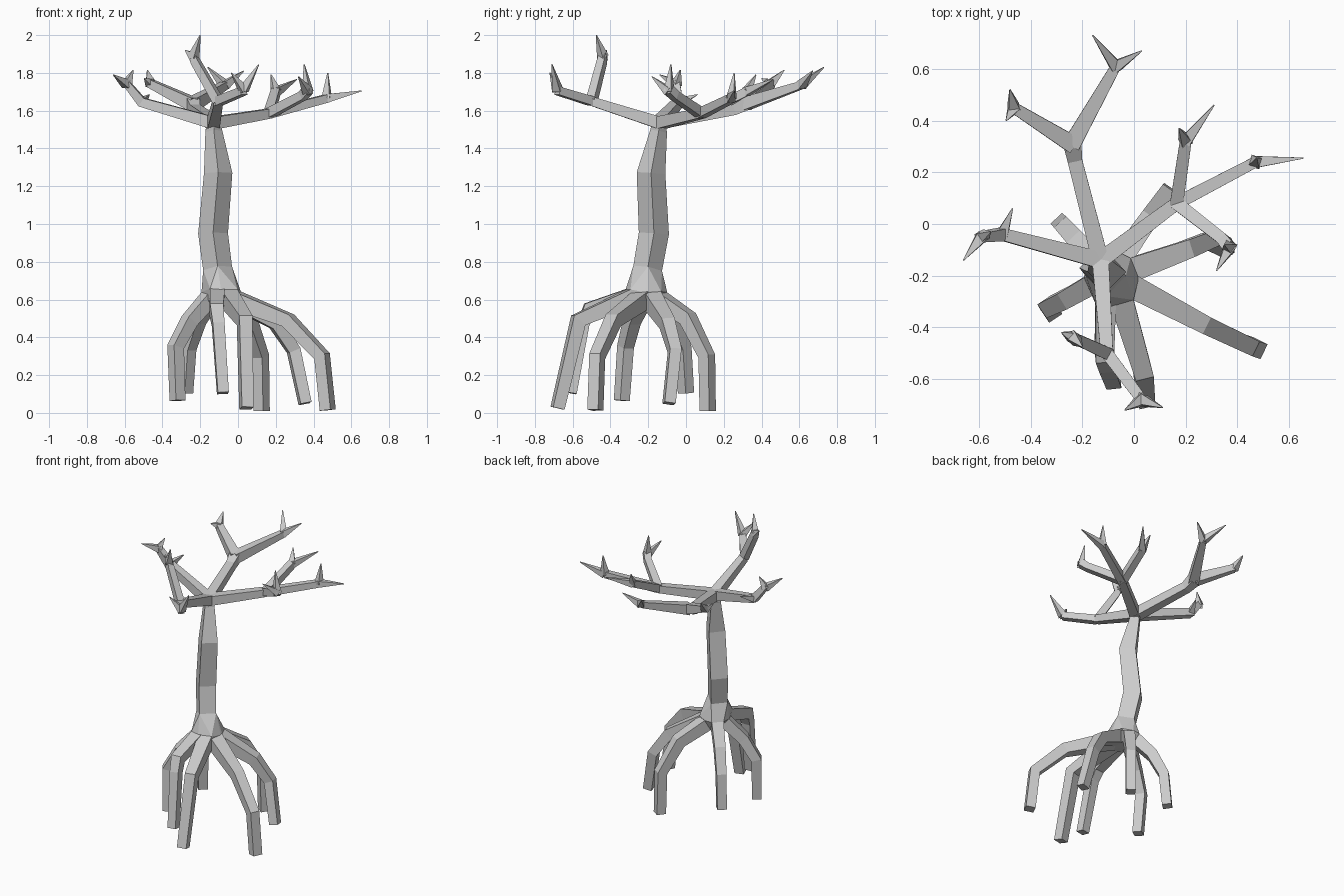
import bpy, bmesh, math
from mathutils import Vector

if "Cube" in bpy.data.objects:
    bpy.data.objects.remove(bpy.data.objects["Cube"])


def finish(bm, name):
    bmesh.ops.recalc_face_normals(bm, faces=bm.faces)
    me = bpy.data.meshes.new(name)
    bm.to_mesh(me)
    bm.free()
    ob = bpy.data.objects.new(name, me)
    bpy.context.collection.objects.link(ob)
    return ob


def rings(pts, side=None, roll=45):
    """Four-cornered rings along a path of (x, y, z, radius) points."""
    p = [Vector(q[:3]) for q in pts]
    if side is None:
        d = p[-1] - p[0]
        side = Vector((-d.y, d.x, 0)).normalized()
    out = []
    for i, c in enumerate(p):
        a = (p[i] - p[i - 1]).normalized() if i else (p[1] - p[0]).normalized()
        b = (p[i + 1] - p[i]).normalized() if i < len(p) - 1 else a
        t = (a + b).normalized()
        u = (side - t * side.dot(t)).normalized()
        v = t.cross(u) / max(t.dot(a), 0.7)
        ang = [math.radians(roll + 90 * k) for k in range(4)]
        out.append([c + (u * math.cos(w) + v * math.sin(w)) * pts[i][3] for w in ang])
    return out


def limb(bm, pts, **kw):
    rs = [[bm.verts.new(c) for c in r] for r in rings(pts, **kw)]
    for r0, r1 in zip(rs, rs[1:]):
        for k in range(4):
            bm.faces.new((r0[k], r0[(k + 1) % 4], r1[(k + 1) % 4], r1[k]))
    bm.faces.new(rs[0])
    bm.faces.new(rs[-1])


def hull(points, name):
    bm = bmesh.new()
    for c in points:
        bm.verts.new(c)
    r = bmesh.ops.convex_hull(bm, input=bm.verts)
    junk = {g for g in r["geom_interior"] + r["geom_unused"] if isinstance(g, bmesh.types.BMVert)}
    bmesh.ops.delete(bm, geom=list(junk), context="VERTS")
    return finish(bm, name)


# Trunk, with its corners on the x and y axes
X = Vector((1, 0, 0))
trunk = [(-.108, -.203, .765, .077), (-.132, -.17, .95, .079),
         (-.105, -.185, 1.27, .075), (-.128, -.145, 1.49, .045)]
bm = bmesh.new()
limb(bm, trunk, side=X, roll=0)
finish(bm, "trunk")
trunk_rings = rings(trunk, side=X, roll=0)

# Stilt roots: from the trunk flare, over the knee, down to the foot
roots = [
    [(-.15, -.225, .61, .055), (-.255, -.285, .49, .050), (-.33, -.32, .35, .045), (-.32, -.34, .065, .043)],
    [(-.14, -.15, .61, .055), (-.215, -.07, .49, .050), (-.265, -.015, .34, .045), (-.28, .0, .105, .043)],
    [(-.11, -.30, .62, .055), (-.115, -.51, .55, .050), (-.105, -.545, .47, .044), (-.08, -.61, .105, .041)],
    [(-.05, -.29, .61, .065), (.035, -.57, .49, .050), (.045, -.68, .025, .045)],
    [(-.055, -.14, .60, .060), (.05, .01, .50, .052), (.12, .11, .30, .045), (.125, .115, .01, .044)],
    [(-.02, -.18, .60, .065), (.20, -.10, .475, .050), (.295, -.06, .33, .044), (.355, -.09, .05, .042)],
    [(-.02, -.235, .60, .065), (.265, -.385, .49, .050), (.445, -.47, .30, .045), (.475, -.48, .015, .045)],
]
bm = bmesh.new()
flare = list(trunk_rings[0])
for r in roots:
    limb(bm, r)
    flare += rings(r)[0]
finish(bm, "stilt_roots")
hull(flare, "root_flare")

# Main branches from the crown
C = (-.13, -.14, 1.535, .046)
f_back = (-.24, .31, 1.635, .048)
f_right = (.165, .08, 1.585, .036)
f_front = (-.105, -.50, 1.65, .034)
branches = [
    [C, (-.23, .25, 1.605, .040), f_back],
    [f_back, (-.07, .61, 1.735, .028)],
    [f_back, (-.465, .45, 1.745, .030)],
    [C, f_right],
    [f_right, (.20, .32, 1.70, .032)],
    [f_right, (.47, .24, 1.665, .030)],
    [f_right, (.345, -.06, 1.68, .032), (.37, -.09, 1.71, .034)],
    [C, (-.51, -.04, 1.645, .034), (-.59, -.05, 1.745, .026)],
    [C, f_front],
    [f_front, (.03, -.68, 1.705, .030)],
    [f_front, (-.225, -.445, 1.86, .030), (-.235, -.44, 1.89, .026)],
]
bm = bmesh.new()
crown = list(trunk_rings[-1])
for b in branches:
    limb(bm, b)
    if b[0] is C:
        crown += rings(b)[0]
finish(bm, "branches")
hull(crown, "crown_fork")

# Pointed twigs at the branch ends: node, then its tips
twigs = [
    ((-.07, .61, 1.735), [(-.16, .73, 1.83), (.03, .67, 1.81)]),
    ((-.465, .45, 1.745), [(-.48, .52, 1.815), (-.495, .40, 1.77)]),
    ((.20, .32, 1.70), [(.31, .46, 1.765), (.175, .37, 1.79)]),
    ((.47, .24, 1.665), [(.655, .255, 1.705), (.475, .255, 1.80)]),
    ((.37, -.09, 1.70), [(.35, -.08, 1.845), (.32, -.18, 1.78)]),
    ((-.59, -.05, 1.74), [(-.66, -.14, 1.79), (-.555, -.03, 1.815)]),
    ((-.51, -.04, 1.645), [(-.47, .06, 1.685)]),
    ((.03, -.68, 1.71), [(.11, -.71, 1.845), (-.035, -.72, 1.80)]),
    ((-.235, -.44, 1.885), [(-.20, -.475, 2.0), (-.28, -.42, 1.92)]),
]
bm = bmesh.new()
for node, tips in twigs:
    for tip in tips:
        limb(bm, [(*node, .032), (*tip, .003)])
finish(bm, "twig_tips")
